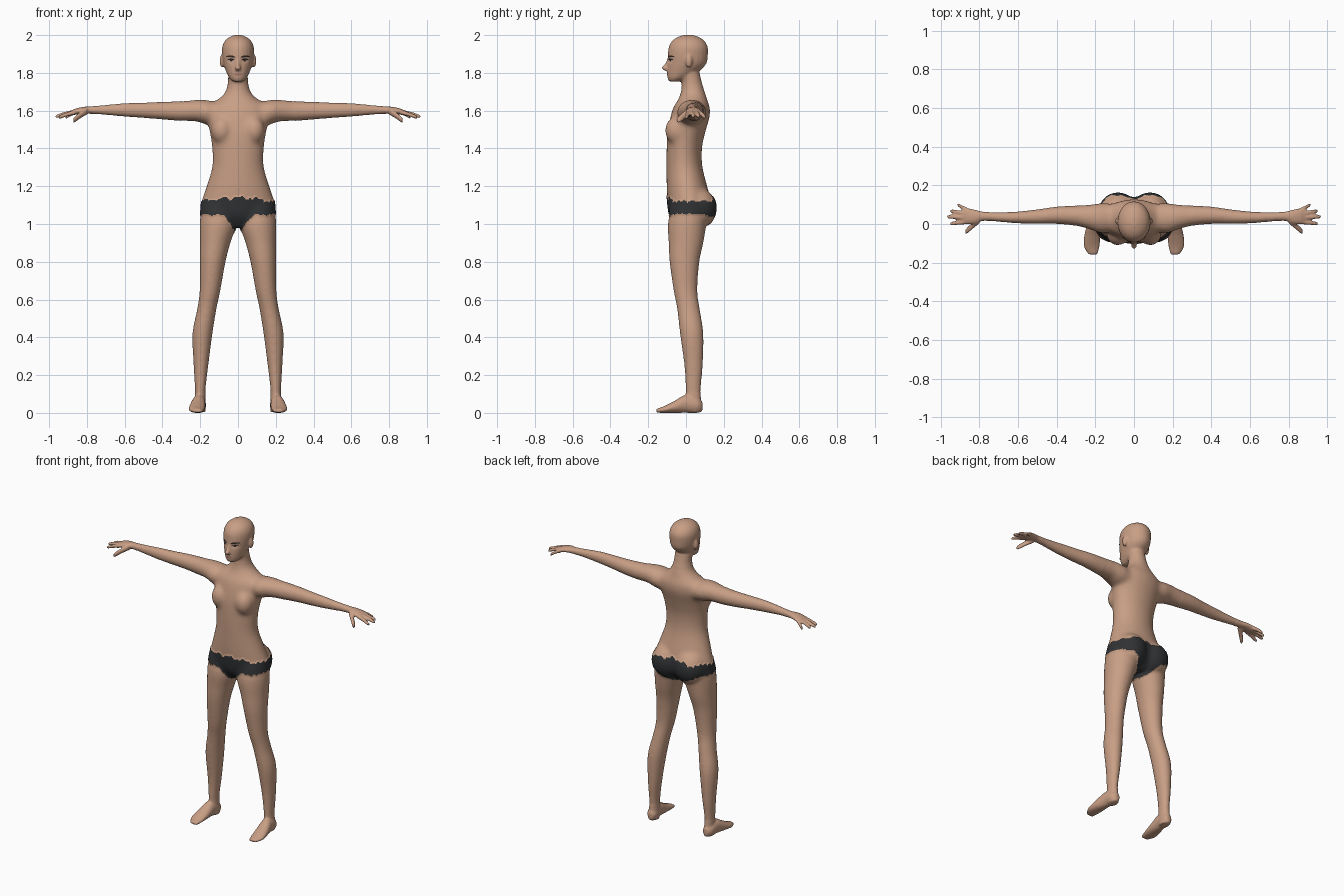
import bpy, bmesh, math
from mathutils import Matrix, Vector
from mathutils.bvhtree import BVHTree

if "Cube" in bpy.data.objects:
    bpy.data.objects.remove(bpy.data.objects["Cube"], do_unlink=True)


def material(name, r, g, b):
    mat = bpy.data.materials.new(name)
    mat.use_nodes = True
    mat.diffuse_color = (r, g, b, 1)
    bsdf = mat.node_tree.nodes["Principled BSDF"]
    bsdf.inputs["Base Color"].default_value = (r, g, b, 1)
    bsdf.inputs["Roughness"].default_value = 0.7
    return mat


skin = material("skin", 0.58, 0.345, 0.235)
cloth = material("charcoal cloth", 0.03, 0.032, 0.034)
dark = material("dark brown hair", 0.03, 0.022, 0.02)
white = material("eye white", 0.45, 0.36, 0.31)
lip = material("lip", 0.38, 0.19, 0.14)


def catmull(a, b, c, d, t):
    return [0.5 * (2 * q + (r - p) * t + (2 * p - 5 * q + 4 * r - s) * t * t
                   + (3 * q - p - 3 * r + s) * t ** 3)
            for p, q, r, s in zip(a, b, c, d)]


def loft(bm, axis, rows, side=1, sides=24, steps=5):
    """Smooth tube; each row is (position along axis, centre u, v, radius u, v)."""
    padded = [rows[0], *rows, rows[-1]]
    dense = [catmull(*padded[i:i + 4], k / steps)
             for i in range(len(rows) - 1) for k in range(steps)]
    dense.append(rows[-1])
    rings = []
    for w, cu, cv, ru, rv in dense:
        ring = []
        for k in range(sides):
            ang = math.tau * k / sides
            u, v = cu + ru * math.cos(ang), cv + rv * math.sin(ang)
            x, y, z = {"x": (w, u, v), "y": (u, w, v), "z": (u, v, w)}[axis]
            ring.append(bm.verts.new((x * side, y, z)))
        rings.append(ring)
    for a, b in zip(rings, rings[1:]):
        for k in range(sides):
            n = (k + 1) % sides
            bm.faces.new((a[k], a[n], b[n], b[k]))
    bm.faces.new(rings[0][::-1])
    bm.faces.new(rings[-1])


def blob(bm, centre, radii, side=1):
    loc = Vector((centre[0] * side, centre[1], centre[2]))
    bmesh.ops.create_uvsphere(bm, u_segments=24, v_segments=14, radius=1,
                              matrix=Matrix.LocRotScale(loc, None, Vector(radii)))


bm = bmesh.new()

# torso and neck
loft(bm, "z", [
    (0.985, 0, 0.01, 0.05, 0.06), (1.04, 0, 0.02, 0.17, 0.105),
    (1.1, 0, 0.02, 0.198, 0.116), (1.18, 0, 0.008, 0.174, 0.11),
    (1.3, 0, -0.008, 0.138, 0.096), (1.4, 0, -0.009, 0.138, 0.094),
    (1.49, 0, 0.003, 0.151, 0.101), (1.57, 0, 0.022, 0.168, 0.104),
    (1.62, 0, 0.03, 0.162, 0.096), (1.655, 0, 0.035, 0.115, 0.079),
    (1.69, 0, 0.037, 0.074, 0.067), (1.74, 0, 0.032, 0.055, 0.055),
    (1.8, 0, 0.022, 0.052, 0.05), (1.86, 0, 0.015, 0.04, 0.04)])

# head and nose
loft(bm, "z", [
    (1.755, 0, -0.06, 0.028, 0.03), (1.775, 0, -0.04, 0.048, 0.058),
    (1.81, 0, -0.015, 0.064, 0.086), (1.85, 0, 0.005, 0.078, 0.103),
    (1.9, 0, 0.01, 0.085, 0.106), (1.94, 0, 0.012, 0.083, 0.102),
    (1.97, 0, 0.012, 0.069, 0.084), (1.99, 0, 0.012, 0.044, 0.055),
    (2.001, 0, 0.012, 0.016, 0.02)])
loft(bm, "z", [
    (1.875, 0, -0.09, 0.008, 0.008), (1.845, 0, -0.1, 0.01, 0.013),
    (1.826, 0, -0.109, 0.015, 0.021), (1.812, 0, -0.098, 0.013, 0.015)])

for s in (1, -1):
    # ears, chest and buttocks
    blob(bm, (0.085, 0.015, 1.862), (0.012, 0.018, 0.034), s)
    blob(bm, (0.085, -0.052, 1.495), (0.058, 0.06, 0.075), s)
    blob(bm, (0.083, 0.058, 1.085), (0.1, 0.104, 0.11), s)
    # legs
    loft(bm, "z", [
        (1.1, 0.105, 0.02, 0.09, 0.1), (1, 0.106, 0.006, 0.097, 0.102),
        (0.9, 0.121, 0, 0.081, 0.092), (0.8, 0.134, -0.008, 0.068, 0.079),
        (0.65, 0.148, -0.003, 0.055, 0.063), (0.55, 0.165, 0.013, 0.051, 0.06),
        (0.42, 0.188, 0.03, 0.053, 0.062), (0.25, 0.196, 0.04, 0.039, 0.049),
        (0.12, 0.2, 0.038, 0.028, 0.04), (0.04, 0.2, 0.042, 0.03, 0.04),
        (0.005, 0.2, 0.044, 0.028, 0.038)], s)
    # feet
    loft(bm, "y", [
        (0.087, 0.2, 0.035, 0.015, 0.024), (0.06, 0.203, 0.04, 0.033, 0.04),
        (0, 0.208, 0.048, 0.036, 0.048), (-0.06, 0.215, 0.032, 0.042, 0.032),
        (-0.115, 0.219, 0.018, 0.041, 0.018),
        (-0.157, 0.212, 0.011, 0.024, 0.01)], s)
    # arms and palms
    loft(bm, "x", [
        (0.1, 0.035, 1.585, 0.07, 0.06), (0.17, 0.03, 1.592, 0.079, 0.065),
        (0.22, 0.035, 1.6, 0.067, 0.058), (0.3, 0.043, 1.598, 0.053, 0.053),
        (0.4, 0.045, 1.6, 0.045, 0.047), (0.5, 0.038, 1.602, 0.038, 0.041),
        (0.6, 0.034, 1.604, 0.031, 0.036), (0.7, 0.036, 1.604, 0.025, 0.027),
        (0.78, 0.04, 1.603, 0.024, 0.02), (0.82, 0.038, 1.602, 0.036, 0.018),
        (0.86, 0.04, 1.595, 0.042, 0.016), (0.885, 0.042, 1.588, 0.041, 0.012)], s)
    # fingers, thumb last
    for base, tip, thick in (((0.86, 0.07, 1.592), (0.913, 0.1, 1.563), 0.013),
                             ((0.87, 0.053, 1.592), (0.95, 0.068, 1.568), 0.013),
                             ((0.87, 0.033, 1.592), (0.966, 0.038, 1.567), 0.013),
                             ((0.86, 0.012, 1.592), (0.95, 0.001, 1.563), 0.013),
                             ((0.8, 0.022, 1.598), (0.872, -0.042, 1.546), 0.02)):
        rows = []
        for t in (0, 0.5, 0.9, 1):
            p = Vector(base).lerp(Vector(tip), t)
            p.z += 0.012 * t * (1 - t)
            r = thick * (1 - 0.25 * t) if t < 1 else thick / 2
            rows.append((*p, r, r))
        loft(bm, "x", rows, s, 12, 4)

bmesh.ops.recalc_face_normals(bm, faces=bm.faces)
mesh = bpy.data.meshes.new("body")
bm.to_mesh(mesh)
bm.free()
body = bpy.data.objects.new("body", mesh)
bpy.context.scene.collection.objects.link(body)

# fuse the parts into one skin
fuse = body.modifiers.new("fuse", "REMESH")
fuse.mode = "VOXEL"
fuse.voxel_size = 0.006
fused = bpy.data.meshes.new_from_object(
    body.evaluated_get(bpy.context.evaluated_depsgraph_get()))
body.modifiers.clear()
body.data = fused
fused.materials.clear()
fused.materials.append(skin)
fused.materials.append(cloth)
bm = bmesh.new()
bm.from_mesh(fused)


def soften(verts, times):
    for _ in range(times):
        bmesh.ops.smooth_vert(bm, verts=verts, factor=0.5, use_axis_x=True,
                              use_axis_y=True, use_axis_z=True)


soften(bm.verts[:], 2)
soften([v for v in bm.verts if 0.1 < v.co.z < 1.79 and abs(v.co.x) < 0.75
        and v.co.y > -0.05 - 0.2 * (v.co.z < 1.7)], 10)
soften([v for v in bm.verts if 1.02 < v.co.z < 1.72 and abs(v.co.x) < 0.3], 24)

# eye sockets
for v in bm.verts:
    if v.co.y < 0 and v.co.z > 1.76:
        d = ((abs(v.co.x) - 0.036) / 0.017) ** 2 + ((v.co.z - 1.866) / 0.012) ** 2
        v.co.y += 0.007 * math.exp(-d)


# briefs, with ragged edges
def is_brief(c):
    ragged = 0.007 * math.sin(70 * c.x + 1) + 0.005 * math.sin(150 * (c.x + c.y))
    top = 1.14 - 0.03 * (c.x / 0.2) ** 2 + ragged
    spread = 0.05 if c.y < 0.02 else 0.085
    bottom = 1.05 - 0.1 * math.exp(-(c.x / spread) ** 2) + 0.6 * ragged
    return bottom < c.z < top


bm.normal_update()
covered = set()
for f in bm.faces:
    f.smooth = True
    f.material_index = int(is_brief(f.calc_center_median()))
    if f.material_index:
        covered.update(f.verts)
for v in covered:
    v.co += v.normal * 0.004

tree = BVHTree.FromBMesh(bm)
bm.to_mesh(fused)
bm.free()


def plate(name, mat, x, z, half_w, half_h, lift, arch=0, tilt=0):
    """Thin lens-shaped patch laid on the front of the face."""
    pm = bmesh.new()
    n, columns = 12, []
    for i in range(n + 1):
        t = 2 * i / n - 1
        h = half_h * math.sqrt(max(0.02, 1 - t * t))
        column = []
        for k in (-1, 0, 1):
            px, pz = x + half_w * t, z + arch * (1 - t * t) + tilt * t + h * k
            hit = tree.ray_cast(Vector((px, -1, pz)), Vector((0, 1, 0)))[0]
            column.append(pm.verts.new((px, (hit.y if hit else -0.09) - lift, pz)))
        columns.append(column)
    for a, b in zip(columns, columns[1:]):
        for k in (0, 1):
            pm.faces.new((a[k], b[k], b[k + 1], a[k + 1])).smooth = True
    data = bpy.data.meshes.new(name)
    pm.to_mesh(data)
    pm.free()
    data.materials.append(mat)
    bpy.context.scene.collection.objects.link(bpy.data.objects.new(name, data))


# eyes, lashes, brows and mouth
for s, label in ((1, "left"), (-1, "right")):
    plate(label + "_eye", white, 0.036 * s, 1.866, 0.015, 0.006, 0.0015)
    plate(label + "_iris", dark, 0.036 * s, 1.866, 0.007, 0.006, 0.003)
    plate(label + "_lashes", dark, 0.037 * s, 1.869, 0.019, 0.0032, 0.003, 0.004)
    plate(label + "_brow", dark, 0.038 * s, 1.884, 0.025, 0.005, 0.002, 0.004, 0.002 * s)
plate("mouth", lip, 0, 1.791, 0.021, 0.0055, 0.0015)
